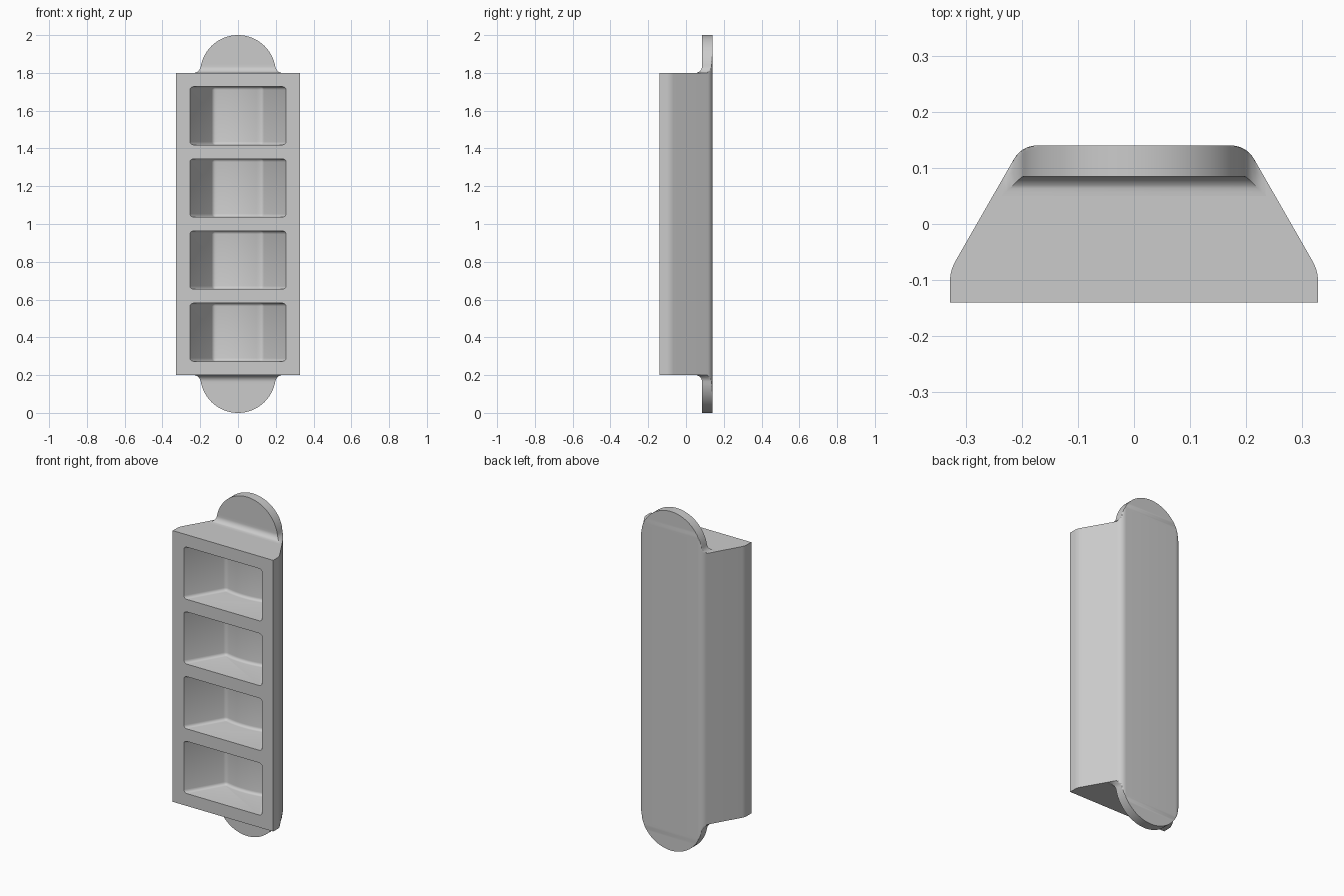
import bpy, bmesh, math

if "Cube" in bpy.data.objects:
    bpy.data.objects.remove(bpy.data.objects["Cube"], do_unlink=True)

BACK, FRONT = 0.14, -0.14
TAB_R, FILLET, TAB_FRONT = 0.2, 0.035, 0.085

grey = bpy.data.materials.new("plain_grey")
grey.use_nodes = True
grey.diffuse_color = (0.6, 0.6, 0.6, 1)
grey.node_tree.nodes["Principled BSDF"].inputs["Base Color"].default_value = (0.6, 0.6, 0.6, 1)


def loft(name, rings):
    """Skin a list of closed rings and cap both ends."""
    bm = bmesh.new()
    loops = [[bm.verts.new(p) for p in ring] for ring in rings]
    for a, b in zip(loops, loops[1:]):
        for i in range(len(a)):
            j = (i + 1) % len(a)
            bm.faces.new((a[i], a[j], b[j], b[i]))
    bm.faces.new(loops[0])
    bm.faces.new(loops[-1])
    bmesh.ops.recalc_face_normals(bm, faces=bm.faces)
    mesh = bpy.data.meshes.new(name)
    bm.to_mesh(mesh)
    bm.free()
    mesh.materials.append(grey)
    obj = bpy.data.objects.new(name, mesh)
    bpy.context.collection.objects.link(obj)
    return obj


def mirrored(half, z):
    """Closed ring from the points of its +x half."""
    return [(x, y, z) for x, y in half] + [(-x, y, z) for x, y in reversed(half)]


def rounded(corner, dir_in, dir_out, length, steps=8):
    """Rounded corner between two unit directions."""
    pts = []
    for i in range(steps + 1):
        t = i / steps
        a, b = length * (1 - t) ** 2, length * t ** 2
        pts.append(tuple(c - a * u + b * v for c, u, v in zip(corner, dir_in, dir_out)))
    return pts


def smooth(obj):
    bpy.ops.object.select_all(action="DESELECT")
    obj.select_set(True)
    bpy.context.view_layer.objects.active = obj
    bpy.ops.object.shade_smooth_by_angle(angle=math.radians(32))


# Tapered body outline, wide at the front
slope = (-math.cos(math.radians(60)), math.sin(math.radians(60)))
shoulder = rounded((0.328, -0.083), (0, 1), slope, 0.02)
rear = rounded((0.2, BACK), slope, (-1, 0), 0.029)
outline = [(0.328, FRONT)] + shoulder + rear


def body_half_width(y):
    for (x0, y0), (x1, y1) in zip(outline, outline[1:]):
        if y0 <= y <= y1 and y1 > y0:
            return x0 + (x1 - x0) * (y - y0) / (y1 - y0)
    return outline[-1][0]


body = loft("tray_body", [mirrored(outline, z) for z in (0.2, 1.8)])

# Four pockets with slanted ends and a gently bulging floor
floor = [(0.13 * (1 - i / 8), 0.077 - 0.018 * (1 - (1 - i / 8) ** 2)) for i in range(8)]
pocket = [(0.29, -0.2)] + floor
for n in range(4):
    mid = 1 + (n - 1.5) * 0.382
    cutter = loft(f"pocket_cutter_{n + 1}", [mirrored(pocket, mid + s * 0.154) for s in (-1, 1)])
    bevel = cutter.modifiers.new("round_edges", "BEVEL")
    bevel.width, bevel.segments = 0.02, 4
    bevel.limit_method, bevel.angle_limit = "ANGLE", math.radians(30)
    cutter.hide_render = True
    cutter.hide_set(True)
    cut = body.modifiers.new("pocket", "BOOLEAN")
    cut.operation, cut.solver, cut.object = "DIFFERENCE", "EXACT", cutter

# Bake the cuts, then discard the cutters
bpy.context.view_layer.update()
evaluated = body.evaluated_get(bpy.context.evaluated_depsgraph_get())
baked = bpy.data.meshes.new_from_object(evaluated)
body.modifiers.clear()
body.data = baked
for obj in [o for o in bpy.data.objects if o.name.startswith("pocket_cutter")]:
    bpy.data.objects.remove(obj, do_unlink=True)
smooth(body)


# Rounded end tabs with a fillet where they meet the body
def tab_section(h):
    flare = 0
    if h < FILLET:
        flare = FILLET - math.sqrt(FILLET ** 2 - (FILLET - h) ** 2)
    width = max(math.sqrt(max(TAB_R ** 2 - h ** 2, 0)), 0.004) + flare
    front = TAB_FRONT - flare
    levels = [front, (front + rear[0][1]) / 2] + [p[1] for p in rear]
    return [(min(width, body_half_width(y)), y) for y in levels]


heights = [FILLET * (1 - math.cos(i / 8 * math.pi / 2)) for i in range(8)]
start = math.asin(FILLET / TAB_R)
heights += [TAB_R * math.sin(start + (math.pi / 2 - start) * i / 20) for i in range(21)]
for name, base, sign in (("upper_tab", 1.8, 1), ("lower_tab", 0.2, -1)):
    tab = loft(name, [mirrored(tab_section(h), base + sign * h) for h in heights])
    smooth(tab)
